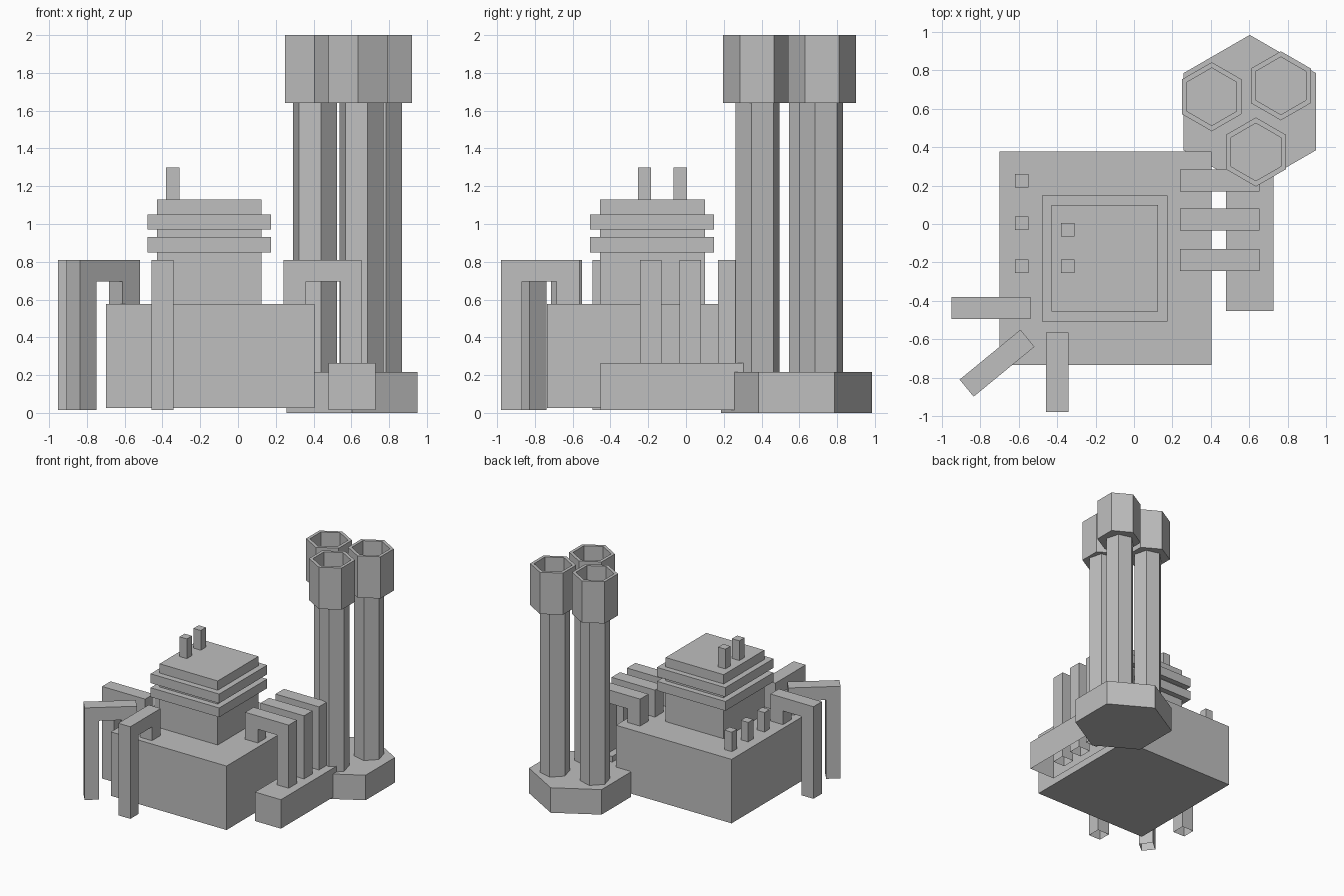
import bpy, bmesh, math
from mathutils import Vector

if "Cube" in bpy.data.objects:
    bpy.data.objects.remove(bpy.data.objects["Cube"])

grey = bpy.data.materials.new("plain grey")
grey.diffuse_color = (0.52, 0.52, 0.52, 1)
grey.use_nodes = True
grey.node_tree.nodes["Principled BSDF"].inputs["Base Color"].default_value = grey.diffuse_color


def finish(bm, name, open_below=None):
    """Turn a bmesh into an object; optionally remove undersides below a height."""
    bmesh.ops.recalc_face_normals(bm, faces=bm.faces)
    if open_below is not None:
        low = [f for f in bm.faces if all(v.co.z < open_below for v in f.verts)]
        bmesh.ops.delete(bm, geom=low, context='FACES_ONLY')
    mesh = bpy.data.meshes.new(name)
    bm.to_mesh(mesh)
    bm.free()
    mesh.materials.append(grey)
    obj = bpy.data.objects.new(name, mesh)
    bpy.context.collection.objects.link(obj)
    return obj


def prism(bm, points, offset):
    """Extrude a closed outline; returns the far cap face."""
    face = bm.faces.new([bm.verts.new(p) for p in points])
    out = bmesh.ops.extrude_face_region(bm, geom=[face], use_keep_orig=True)
    verts = [g for g in out['geom'] if isinstance(g, bmesh.types.BMVert)]
    bmesh.ops.translate(bm, verts=verts, vec=offset)
    return next(g for g in out['geom'] if isinstance(g, bmesh.types.BMFace))


def box(name, x0, x1, y0, y1, z0, z1, open_below=None):
    bm = bmesh.new()
    prism(bm, [(x0, y0, z0), (x1, y0, z0), (x1, y1, z0), (x0, y1, z0)], (0, 0, z1 - z0))
    return finish(bm, name, open_below)


def hexagon(x, y, z, r, start):
    return [(x + r * math.cos(math.radians(start + 60 * i)),
             y + r * math.sin(math.radians(start + 60 * i)), z) for i in range(6)]


def hex_prism(name, x, y, r, z0, z1, start=30):
    bm = bmesh.new()
    prism(bm, hexagon(x, y, z0, r, start), (0, 0, z1 - z0))
    return finish(bm, name)


def arch_pipe(name, outer, inner, width=0.115):
    """Square pipe: long outer leg, top bar, short inner leg set into the body."""
    a, b = Vector((*outer, 0)), Vector((*inner, 0))
    d = (b - a).normalized()
    side = Vector((-d.y, d.x, 0)) * width
    n = (b - a).length
    profile = [(0, 0.015), (0, 0.81), (n, 0.81), (n, 0.56),
               (n - 0.12, 0.56), (n - 0.12, 0.695), (0.113, 0.695), (0.113, 0.015)]
    bm = bmesh.new()
    prism(bm, [a + d * u + Vector((0, 0, z)) - side / 2 for u, z in profile], side)
    return finish(bm, name, open_below=0.1)


# Main block and stepped tower
box("main_body", -0.70, 0.405, -0.735, 0.378, 0.025, 0.577)
box("tower", -0.43, 0.125, -0.455, 0.10, 0.56, 1.13)
for i, z in enumerate((0.85, 0.97)):
    box(f"tower_ring_{i + 1}", -0.48, 0.175, -0.507, 0.148, z, z + 0.08)

# Small posts on the tower roof and along the body edge
for i, y in enumerate((-0.22, -0.03)):
    box(f"roof_post_{i + 1}", -0.38, -0.31, y - 0.035, y + 0.035, 1.12, 1.30)
for i, y in enumerate((-0.22, 0.003, 0.225)):
    box(f"edge_post_{i + 1}", -0.62, -0.55, y - 0.035, y + 0.035, 0.565, 0.745)

# Arched pipes: three at the front left corner, three over the side channel
arch_pipe("left_pipe", (-0.952, -0.437), (-0.54, -0.437))
arch_pipe("corner_pipe", (-0.872, -0.855), (-0.555, -0.595))
arch_pipe("front_pipe", (-0.40, -0.98), (-0.40, -0.565))
for i, y in enumerate((-0.187, 0.023, 0.226)):
    arch_pipe(f"right_pipe_{i + 1}", (0.655, y), (0.24, y))
box("side_channel", 0.48, 0.727, -0.453, 0.32, 0.015, 0.265, open_below=0.1)

# Chimney base, three columns and their hollow caps
hex_prism("chimney_base", 0.603, 0.585, 0.40, 0.0, 0.216)
columns = [(0.408, 0.66), (0.752, 0.714), (0.654, 0.378)]
caps = [(0.405, 0.663), (0.765, 0.72), (0.635, 0.375)]
for i, ((cx, cy), (hx, hy)) in enumerate(zip(columns, caps)):
    hex_prism(f"chimney_column_{i + 1}", cx, cy, 0.12, 0.20, 1.66, start=-15)
    bm = bmesh.new()
    top = prism(bm, hexagon(hx, hy, 1.64, 0.18, 30), (0, 0, 0.36))
    bmesh.ops.inset_region(bm, faces=[top], thickness=0.03)
    out = bmesh.ops.extrude_face_region(bm, geom=[top])
    moved = [g for g in out['geom'] if isinstance(g, bmesh.types.BMVert)]
    bmesh.ops.translate(bm, verts=moved, vec=(0, 0, -0.28))
    if top.is_valid:
        bmesh.ops.delete(bm, geom=[top], context='FACES_ONLY')
    finish(bm, f"chimney_cap_{i + 1}")
